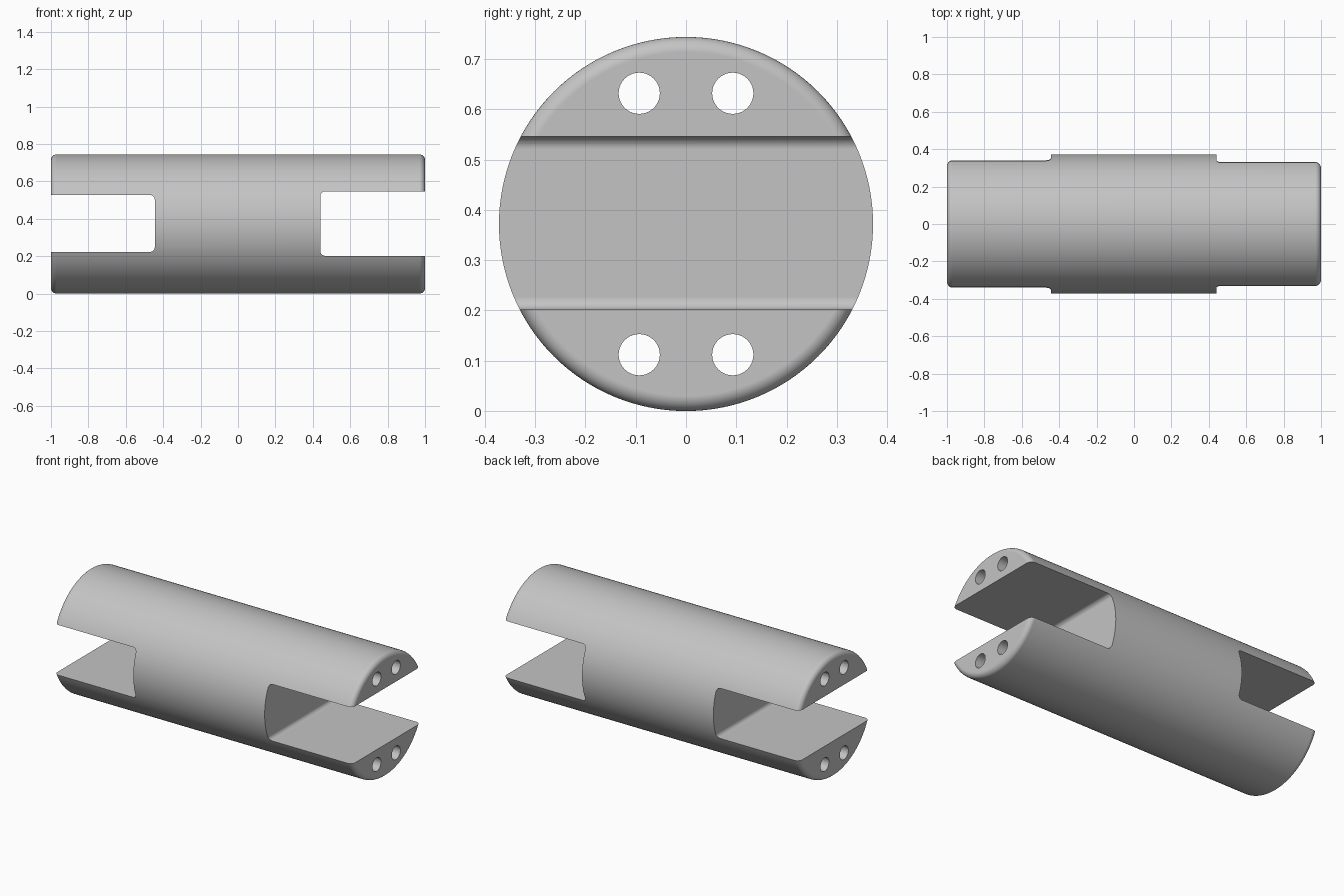
import bpy, bmesh, math
from mathutils import Matrix, Vector

cube = bpy.data.objects.get("Cube")
if cube:
    bpy.data.objects.remove(cube, do_unlink=True)

R = 0.372          # body radius, also its axis height
SEGMENTS = 128

metal = bpy.data.materials.new("light grey metal")
metal.use_nodes = True
GREY = (0.55, 0.55, 0.55, 1)
metal.diffuse_color = GREY
metal.node_tree.nodes["Principled BSDF"].inputs["Base Color"].default_value = GREY


def make_object(name, bm):
    bmesh.ops.recalc_face_normals(bm, faces=bm.faces)
    mesh = bpy.data.meshes.new(name)
    bm.to_mesh(mesh)
    bm.free()
    mesh.materials.append(metal)
    obj = bpy.data.objects.new(name, mesh)
    bpy.context.collection.objects.link(obj)
    return obj


def arc(cx, cy, r, start, end, steps=8):
    angles = [math.radians(start + (end - start) * i / steps) for i in range(steps + 1)]
    return [(cx + r * math.cos(a), cy + r * math.sin(a)) for a in angles]


def coupling_body(fillet=0.03):
    """Round bar along x with rounded end rims."""
    profile = (arc(-1 + fillet, R - fillet, fillet, 180, 90)
               + arc(1 - fillet, R - fillet, fillet, 90, 0))
    bm = bmesh.new()
    rings = []
    for x, r in profile:
        rings.append([bm.verts.new((x, r * math.cos(t), R + r * math.sin(t)))
                      for t in (math.tau * i / SEGMENTS for i in range(SEGMENTS))])
    for a, b in zip(rings, rings[1:]):
        for i in range(SEGMENTS):
            j = (i + 1) % SEGMENTS
            bm.faces.new((a[i], a[j], b[j], b[i]))
    bm.faces.new(rings[0])
    bm.faces.new(rings[-1])
    return make_object("coupling_body", bm)


def slot_cutter(name, side, inner, low, high, fillet=0.025):
    """Prism across y, open at the bar end, with rounded inner corners."""
    outline = ([(1.2, low)]
               + arc(inner + fillet, low + fillet, fillet, 270, 180)
               + arc(inner + fillet, high - fillet, fillet, 180, 90)
               + [(1.2, high)])
    bm = bmesh.new()
    face = bm.faces.new([bm.verts.new((side * x, -0.6, z)) for x, z in outline])
    moved = bmesh.ops.extrude_face_region(bm, geom=[face])["geom"]
    bmesh.ops.translate(bm, vec=Vector((0, 1.2, 0)),
                        verts=[v for v in moved if isinstance(v, bmesh.types.BMVert)])
    return make_object(name, bm)


def hole_cutter(name, y, z, radius=0.041):
    bm = bmesh.new()
    bmesh.ops.create_cone(bm, cap_ends=True, segments=40, radius1=radius,
                          radius2=radius, depth=2.4,
                          matrix=Matrix.Translation((0, y, z))
                          @ Matrix.Rotation(math.pi / 2, 4, "Y"))
    return make_object(name, bm)


# Bar, end slots and the four lengthwise holes
body = coupling_body()
cutters = [slot_cutter("left_slot_cutter", 1, 0.44, 0.202, 0.546),
           slot_cutter("right_slot_cutter", -1, 0.445, 0.223, 0.527)]
for y in (-0.093, 0.093):
    for dz in (-0.26, 0.26):
        cutters.append(hole_cutter("hole_cutter", y, R + dz))

bpy.ops.object.select_all(action="DESELECT")
bpy.context.view_layer.objects.active = body
body.select_set(True)
for cutter in cutters:
    cutter.hide_render = True
    cut = body.modifiers.new("cut", "BOOLEAN")
    cut.operation = "DIFFERENCE"
    cut.solver = "EXACT"
    cut.object = cutter
    bpy.ops.object.modifier_apply(modifier=cut.name)
    bpy.data.objects.remove(cutter, do_unlink=True)

# Smooth curves, crisp cut edges, flat faces kept flat
bpy.ops.object.shade_smooth_by_angle(angle=math.radians(30))
weighted = body.modifiers.new("flat_face_normals", "WEIGHTED_NORMAL")
weighted.keep_sharp = True
